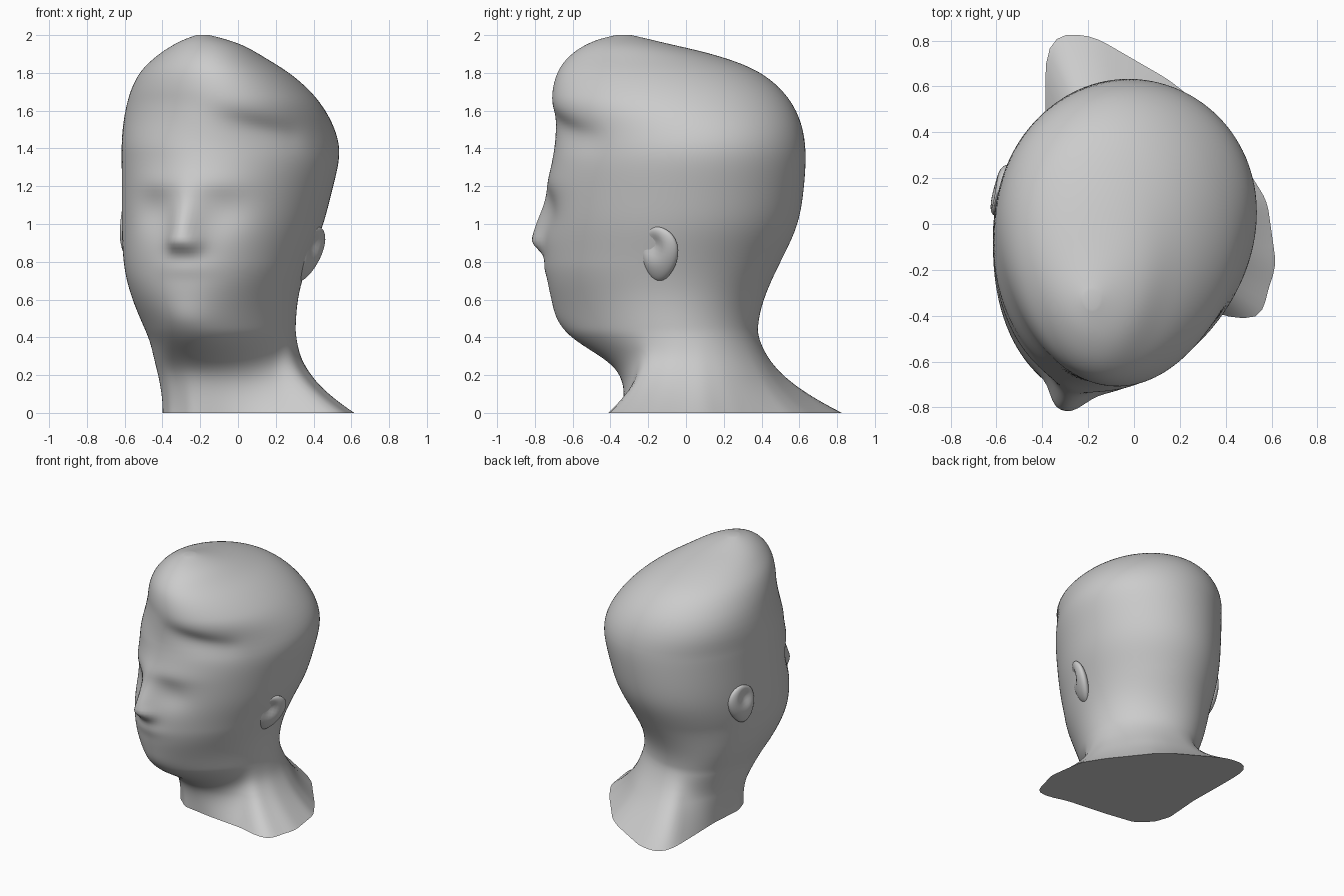
import bpy, bmesh
from math import sin, cos, pi, exp, atan2, hypot, radians
from mathutils import Matrix, Vector

if "Cube" in bpy.data.objects:
    bpy.data.objects.remove(bpy.data.objects["Cube"])

TURN = radians(20)                       # the face is turned towards -x
RIGHT = (cos(TURN), -sin(TURN))
FWD = (-sin(TURN), -cos(TURN))
SEG, SUB = 128, 6

# head and neck silhouette: z, x min, x max, y min, y max
LEVELS = [
    (0.00, -.40, .28, -.33, .36), (0.10, -.42, .28, -.33, .36),
    (0.20, -.435, .29, -.36, .37), (0.27, -.45, .29, -.43, .375),
    (0.34, -.46, .30, -.535, .38), (0.40, -.475, .305, -.61, .38),
    (0.46, -.50, .305, -.655, .38), (0.55, -.54, .31, -.695, .395),
    (0.65, -.575, .325, -.725, .43), (0.75, -.60, .355, -.74, .475),
    (0.87, -.612, .40, -.745, .535), (1.00, -.615, .455, -.745, .595),
    (1.15, -.615, .49, -.735, .62), (1.30, -.615, .53, -.715, .633),
    (1.40, -.617, .54, -.695, .633), (1.50, -.612, .515, -.69, .62),
    (1.60, -.597, .465, -.71, .585), (1.70, -.572, .39, -.71, .52),
    (1.80, -.525, .275, -.685, .405), (1.86, -.465, .175, -.645, .265),
    (1.91, -.405, .095, -.595, .105), (1.95, -.34, .02, -.53, -.08),
    (1.98, -.28, -.07, -.46, -.20), (2.00, -.22, -.15, -.37, -.29)]

# outline of the cut shoulders on the ground
BASE = [(.62, -.18), (.58, .10), (.48, .26), (.25, .55), (.15, .63), (-.18, .82),
        (-.33, .83), (-.385, .75), (-.385, .5), (-.38, .2), (-.40, -.08), (-.36, -.20),
        (-.25, -.30), (0, -.34), (.3, -.37), (.48, -.42), (.56, -.40), (.58, -.30)]
HUB = (-.05, .05)

# face and hair relief: side, z, side spread, spread above, spread below, push, slope
BUMPS = [(0, .92, .06, .15, .05, .085, 0),        # nose
         (0, .77, .10, .035, .035, .012, 0),      # lips
         (0, .50, .10, .06, .05, .012, 0),        # chin
         (.34, 1.50, .13, .05, .06, -.035, -.3)]  # crease below the quiff
for s in (-1, 1):
    BUMPS += [(s * .055, .90, .03, .035, .035, .015, 0),  # nostril
              (s * .19, 1.07, .09, .08, .08, -.035, 0),   # eye socket
              (s * .17, 1.21, .12, .05, .04, .01, 0)]     # brow


def spline(a, b, c, d, t):
    return .5 * (2 * b + (c - a) * t + (2 * a - 5 * b + 4 * c - d) * t * t
                 + (3 * b - a - 3 * c + d) * t ** 3)


def ramp(z, a, b):
    t = min(1, max(0, (z - a) / (b - a)))
    return t * t * (3 - 2 * t)


def base_radius(ang):
    """Distance from the hub to the shoulder outline in one direction."""
    d = Vector((cos(ang), sin(ang)))
    for i, p in enumerate(BASE):
        p = Vector(p) - Vector(HUB)
        q = Vector(BASE[(i + 1) % len(BASE)]) - Vector(HUB)
        e = q - p
        den = d.cross(e)
        if abs(den) > 1e-9:
            r, u = p.cross(e) / den, p.cross(d) / den
            if r > 0 and -1e-6 <= u <= 1 + 1e-6:
                return r
    return .4


def section(level):
    """Turned egg-shaped outline fitted to the silhouette box of a level."""
    z, x0, x1, y0, y1 = level
    turn = TURN * (1 - 1.1 * ramp(z, 1.38, 1.68))          # hair faces ahead
    taper = .08 + .17 * ramp(z, .2, .4) * (1 - ramp(z, .45, .8))   # narrow chin
    pts = []
    for k in range(SEG):
        t = 2 * pi * k / SEG
        f = -sin(t)
        s = .86 * cos(t) * (1 - taper * f)
        pts.append((s * cos(turn) - f * sin(turn), -s * sin(turn) - f * cos(turn)))
    ax, bx = min(p[0] for p in pts), max(p[0] for p in pts)
    ay, by = min(p[1] for p in pts), max(p[1] for p in pts)
    pts = [(x0 + (x - ax) / (bx - ax) * (x1 - x0),
            y0 + (y - ay) / (by - ay) * (y1 - y0)) for x, y in pts]
    out = []
    flare = max(0, 1 - z / .45) ** 1.9
    for x, y in pts:
        if flare > 0:                                  # shoulders
            dx, dy = x - HUB[0], y - HUB[1]
            ang, r = atan2(dy, dx), hypot(dx, dy)
            soft = sum(base_radius(ang + o) for o in (-.05, 0, .05)) / 3
            r += (soft - r) * flare
            x, y = HUB[0] + r * cos(ang), HUB[1] + r * sin(ang)
        side = (x + .05) * RIGHT[0] + (y + .10) * RIGHT[1]
        front = (x + .05) * FWD[0] + (y + .10) * FWD[1]
        push = 0
        for u, h, su, up, down, amount, slope in BUMPS:
            dz = z - h - slope * (side - u)
            push += amount * exp(-((side - u) / su) ** 2 / 2
                                 - (dz / (up if dz > 0 else down)) ** 2 / 2)
        push *= ramp(front, .1, .3)
        out.append((x + push * FWD[0], y + push * FWD[1], z))
    return out


def finish(name, bm):
    bmesh.ops.recalc_face_normals(bm, faces=bm.faces)
    mesh = bpy.data.meshes.new(name)
    bm.to_mesh(mesh)
    bm.free()
    ob = bpy.data.objects.new(name, mesh)
    bpy.context.collection.objects.link(ob)
    bpy.context.view_layer.objects.active = ob
    ob.select_set(True)
    bpy.ops.object.shade_smooth_by_angle(angle=radians(50))
    ob.select_set(False)


# head, neck and shoulders as one loft over softened levels
n = len(LEVELS)
levels = []
for i in range(n - 1):
    four = [LEVELS[min(max(i + k, 0), n - 1)] for k in (-1, 0, 1, 2)]
    for j in range(SUB + (i == n - 2)):
        levels.append([spline(*v, j / SUB) for v in zip(*four)])
for _ in range(20):
    levels = [levels[0]] + [[(p + 2 * q + r) / 4 for p, q, r in zip(*trio)]
              for trio in zip(levels, levels[1:], levels[2:])] + [levels[-1]]
bm = bmesh.new()
rings = [[bm.verts.new(p) for p in section(level)] for level in levels]
for a, b in zip(rings, rings[1:]):
    for k in range(SEG):
        m = (k + 1) % SEG
        bm.faces.new((a[k], a[m], b[m], b[k]))
bm.faces.new(rings[0])
bm.faces.new(rings[-1])
finish("head_bust", bm)


# ears: flattened, hollowed and tilted ellipsoids
def ear(name, s, place, flare, lean):
    bm = bmesh.new()
    bmesh.ops.create_uvsphere(bm, u_segments=32, v_segments=20, radius=1)
    for v in bm.verts:
        x, y, z = v.co
        y *= 1 + .2 * z                                # narrower lobe
        if x > 0:
            x -= .8 * exp(-((y + .25) / .5) ** 2 - ((z - .35) / .4) ** 2)
        v.co = (s * x * .045, y * .11, z * .155)
    rot = (Matrix.Rotation(-TURN - s * radians(flare), 4, 'Z')
           @ Matrix.Rotation(s * radians(lean), 4, 'Y')
           @ Matrix.Rotation(radians(-14), 4, 'X'))
    bm.transform(Matrix.Translation(place) @ rot)
    finish(name, bm)


ear("ear_left", 1, (.375, -.145, .84), 8, 20)
ear("ear_right", -1, (-.578, .14, .96), 4, 6)
